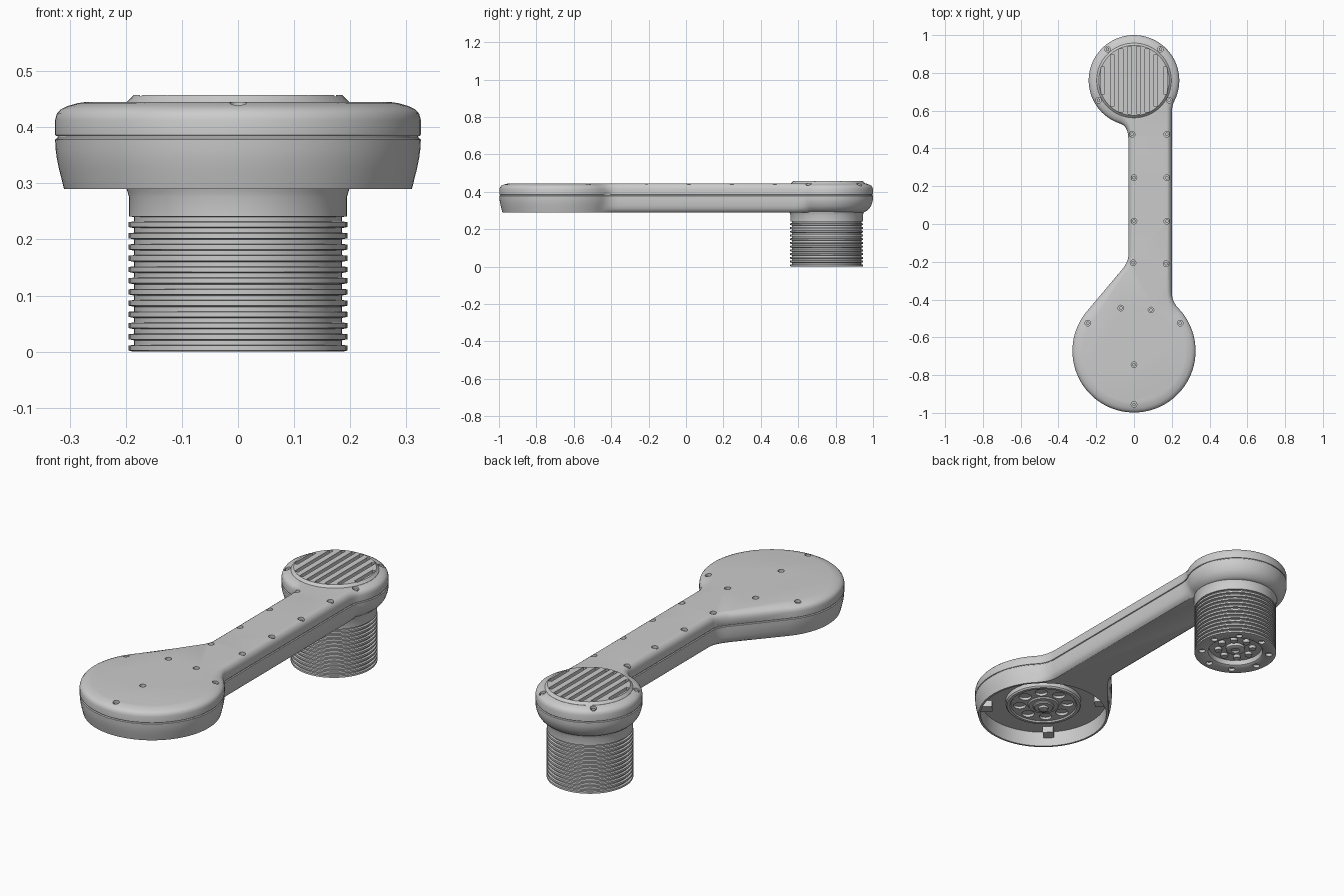
import bpy, bmesh
from math import sin, cos, pi, radians, sqrt
from mathutils import Matrix, Vector

if "Cube" in bpy.data.objects:
    bpy.data.objects.remove(bpy.data.objects["Cube"])

BIG, SMALL, GRIP = (0, -0.672), (0, 0.76), (0, 0.752)


def finish(name, bm):
    bmesh.ops.recalc_face_normals(bm, faces=bm.faces)
    me = bpy.data.meshes.new(name)
    bm.to_mesh(me)
    bm.free()
    ob = bpy.data.objects.new(name, me)
    bpy.context.collection.objects.link(ob)
    return ob


def smooth(ob, angle=32):
    bpy.ops.object.select_all(action='DESELECT')
    ob.select_set(True)
    bpy.context.view_layer.objects.active = ob
    bpy.ops.object.shade_smooth_by_angle(angle=radians(angle))


def loft(name, loops):
    bm = bmesh.new()
    rings = [[bm.verts.new(p) for p in lp] for lp in loops]
    n = len(rings[0])
    for a, b in zip(rings, rings[1:]):
        for i in range(n):
            j = (i + 1) % n
            bm.faces.new((a[i], a[j], b[j], b[i]))
    bm.faces.new(rings[0][::-1])
    bm.faces.new(rings[-1])
    return finish(name, bm)


def lathe(name, c, profile, n=72):
    return loft(name, [[(c[0] + r * cos(2 * pi * i / n), c[1] + r * sin(2 * pi * i / n), z)
                        for i in range(n)] for r, z in profile])


def pegs(name, points, r, z0, z1, seg=16):
    bm = bmesh.new()
    for x, y in points:
        bmesh.ops.create_cone(bm, cap_ends=True, segments=seg, radius1=r, radius2=r, depth=z1 - z0,
                              matrix=Matrix.Translation((x, y, (z0 + z1) / 2)))
    return finish(name, bm)


def cut(ob, cutter):
    cutter.hide_render = True
    m = ob.modifiers.new('cut', 'BOOLEAN')
    m.object, m.operation, m.solver = cutter, 'DIFFERENCE', 'EXACT'
    bpy.context.view_layer.objects.active = ob
    bpy.ops.object.modifier_apply(modifier=m.name)


def drop(*obs):
    for o in obs:
        bpy.data.objects.remove(o)


def ring(c, r, n, start=0):
    return [(c[0] + r * cos(start + 2 * pi * i / n), c[1] + r * sin(start + 2 * pi * i / n)) for i in range(n)]


def outline(z, db, ds, da):
    """Plan outline at height z, inset by db (big disc), ds (small disc), da (arm)."""
    def arc(c, r, a0, a1, n):
        return [Vector((c[0] + r * cos(radians(a0 + (a1 - a0) * i / n)),
                        c[1] + r * sin(radians(a0 + (a1 - a0) * i / n)))) for i in range(n + 1)]

    def curve(a, b, c, n=6):
        return [a * (1 - t) ** 2 + b * 2 * t * (1 - t) + c * t * t for t in [i / n for i in range(1, n)]]
    xl, xr = -0.03 + da, 0.2 - da
    big = arc(BIG, 0.326 - db, 139, 404, 64)
    small = arc(SMALL, 0.24 - ds, -28, 253, 60)
    r0, r1 = Vector((xr, -0.36)), Vector((xr, 0.58))
    l0, l1 = Vector((xl, 0.45)), Vector((xl, -0.17))
    d1 = Vector((-0.075 + 0.8 * da, -0.255 - 0.5 * da))
    pts = big + curve(big[-1], Vector((xr, -0.41)), r0) + [r0, r1]
    pts += curve(r1, Vector((xr, 0.625)), small[0], 4) + small
    pts += curve(small[-1], Vector((xl, 0.515)), l0) + [l0, l1]
    pts += curve(l1, Vector((xl, -0.205)), d1) + [d1]
    return [(p.x, p.y, z) for p in pts]


# lower housing with the open disc cavity
body = loft('lower_housing', [outline(*p) for p in (
    (0.29, 0.016, 0.048, 0.022), (0.297, 0.014, 0.034, 0.012), (0.31, 0.011, 0.02, 0.005),
    (0.325, 0.007, 0.01, 0.002), (0.345, 0.003, 0.003, 0), (0.36, 0.001, 0, 0),
    (0.378, 0, 0, 0), (0.381, 0.004, 0.004, 0.004), (0.388, 0.006, 0.006, 0.006))])
cavity = lathe('cavity_cutter', BIG, [(0.3, 0.25), (0.3, 0.366)])
cut(body, cavity)
drop(cavity)
smooth(body)

# upper cover with rounded rim
cover = loft('upper_cover', [outline(*p) for p in (
    (0.384, 0.002, 0.002, 0.002), (0.387, 0, 0, 0), (0.413, 0, 0, 0), (0.424, 0.003, 0.003, 0.002),
    (0.432, 0.01, 0.009, 0.006), (0.438, 0.023, 0.02, 0.011), (0.443, 0.041, 0.034, 0.018),
    (0.445, 0.055, 0.045, 0.026))])

# raised grille cap
cap = lathe('grille_cap', SMALL, [(0.198, 0.44), (0.198, 0.445), (0.19, 0.453), (0.186, 0.457)])
bm = bmesh.new()
for x in (0.022, 0.069, 0.116, 0.165):
    for s in (-1, 1):
        h = sqrt(0.18 ** 2 - x * x)
        bmesh.ops.create_cube(bm, size=1, matrix=Matrix.Translation((s * x, SMALL[1], 0.455))
                              @ Matrix.Diagonal((0.019, 2 * h, 0.036, 1)))
slots = finish('slot_cutter', bm)

# screw holes and screw heads
screws = [(-0.14, 0.925), (0.14, 0.925), (-0.188, 0.655), (0.186, 0.655), (-0.01, 0.475), (0.174, 0.475),
          (0.0, 0.245), (0.174, 0.245), (0.0, 0.015), (0.174, 0.015), (-0.005, -0.205), (0.17, -0.21),
          (-0.245, -0.525), (0.245, -0.525), (-0.07, -0.445), (0.09, -0.455), (0, -0.745), (0, -0.955)]
holes = pegs('hole_cutter', screws, 0.015, 0.425, 0.48)
cut(cover, holes)
cut(cover, slots)
cut(cap, slots)
drop(holes, slots)
smooth(cover)
smooth(cap)
smooth(pegs('screw_heads', screws, 0.009, 0.42, 0.434, 12))

# neck and ribbed grip, hollow underneath
profile = [(0.115, 0.03), (0.125, 0.03), (0.13, 0.008), (0.14, 0.002), (0.187, 0)]
for i in range(12):
    z = 0.001 + i * 0.02
    profile += [(0.195, z + 0.001), (0.195, z + 0.01), (0.185, z + 0.011), (0.185, z + 0.019)]
profile += [(0.194, 0.241), (0.194, 0.275), (0.197, 0.285), (0.2, 0.295)]
grip = lathe('ribbed_grip', GRIP, profile)
notches = pegs('notch_cutter', ring(GRIP, 0.16, 8, 0.2), 0.016, -0.02, 0.015)
cut(grip, notches)
drop(notches)
smooth(grip)

# grip end socket details
smooth(lathe('socket_hub', GRIP, [(0.045, 0.035), (0.045, 0.016), (0.038, 0.012), (0.02, 0.012), (0.018, 0.02)], 32))
smooth(pegs('socket_studs', ring(GRIP, 0.082, 8), 0.017, 0.015, 0.035))

# spoked wheel inside the disc cavity
wheel = lathe('wheel', BIG, [(0.18, 0.37), (0.18, 0.345), (0.174, 0.338), (0.16, 0.338), (0.155, 0.345),
                             (0.075, 0.345), (0.07, 0.338), (0.06, 0.338)])
windows = pegs('window_cutter', ring(BIG, 0.114, 8), 0.03, 0.3, 0.358)
cut(wheel, windows)
drop(windows)
smooth(wheel)
smooth(lathe('wheel_hub', BIG, [(0.05, 0.345), (0.05, 0.333), (0.044, 0.328), (0.024, 0.328),
                                (0.022, 0.318), (0.016, 0.316)], 32))

# small lugs around the cavity wall
bm = bmesh.new()
for i in range(4):
    a = pi / 4 + i * pi / 2
    bmesh.ops.create_cube(bm, size=1, matrix=Matrix.Translation((*BIG, 0.352)) @ Matrix.Rotation(a, 4, 'Z')
                          @ Matrix.Translation((0.275, 0, 0)) @ Matrix.Diagonal((0.06, 0.05, 0.036, 1)))
finish('cavity_lugs', bm)
